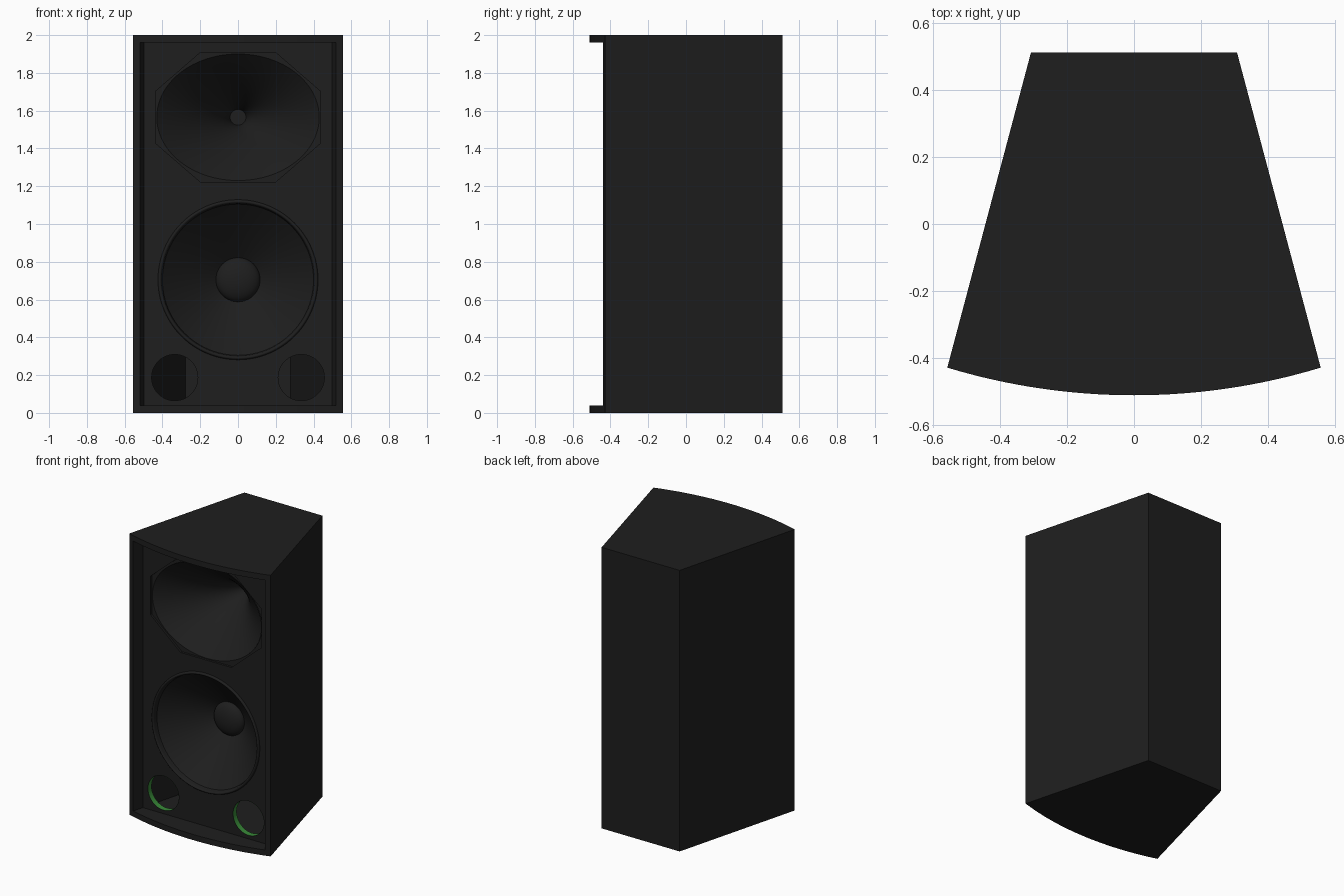
import bpy, bmesh
from math import sin, cos, pi, sqrt, radians

if "Cube" in bpy.data.objects:
    bpy.data.objects.remove(bpy.data.objects["Cube"])


def material(name, rgb):
    m = bpy.data.materials.new(name)
    m.diffuse_color = (*rgb, 1)
    m.use_nodes = True
    m.node_tree.nodes["Principled BSDF"].inputs["Base Color"].default_value = m.diffuse_color
    return m


BLACK = material("black_paint", (0.013, 0.013, 0.013))
GREEN = material("green_port", (0.04, 0.25, 0.04))


def finish(name, bm, mat=BLACK, smooth=False, fix=True):
    if fix:
        bmesh.ops.recalc_face_normals(bm, faces=bm.faces)
    me = bpy.data.meshes.new(name)
    bm.to_mesh(me)
    bm.free()
    ob = bpy.data.objects.new(name, me)
    bpy.context.collection.objects.link(ob)
    me.materials.append(mat)
    if smooth:
        bpy.context.view_layer.objects.active = ob
        ob.select_set(True)
        bpy.ops.object.shade_smooth_by_angle(angle=radians(35))
        ob.select_set(False)
    return ob


def prism(name, pts, a, b, axis="z"):
    """Extrude a 2D outline from a to b along z, or along y for an x-z outline."""
    bm = bmesh.new()
    pos = (lambda p, d: (p[0], p[1], d)) if axis == "z" else (lambda p, d: (p[0], d, p[1]))
    lo = [bm.verts.new(pos(p, a)) for p in pts]
    hi = [bm.verts.new(pos(p, b)) for p in pts]
    bm.faces.new(lo)
    bm.faces.new(hi)
    for i in range(len(pts)):
        j = (i + 1) % len(pts)
        bm.faces.new((lo[i], lo[j], hi[j], hi[i]))
    return finish(name, bm)


def loft(name, rings, cx, cz, n=96, cap=False, mat=BLACK):
    """Skin elliptical rings (rx, rz, y) facing the front / the inside."""
    bm = bmesh.new()
    loops = [[bm.verts.new((cx + rx * cos(2 * pi * k / n), y, cz + rz * sin(2 * pi * k / n)))
              for k in range(n)] for rx, rz, y in rings]
    for a, b in zip(loops, loops[1:]):
        for k in range(n):
            j = (k + 1) % n
            bm.faces.new((a[k], a[j], b[j], b[k]))
    if cap:
        bm.faces.new(loops[-1])
    return finish(name, bm, mat, smooth=True, fix=False)


def ellipse(cx, cz, rx, rz, n=96):
    return [(cx + rx * cos(2 * pi * k / n), cz + rz * sin(2 * pi * k / n)) for k in range(n)]


def cut(ob, cutters):
    bpy.context.view_layer.objects.active = ob
    for c in cutters:
        mod = ob.modifiers.new("hole", "BOOLEAN")
        mod.operation, mod.solver, mod.object = "DIFFERENCE", "EXACT", c
        bpy.ops.object.modifier_apply(modifier=mod.name)
        bpy.data.objects.remove(c)


# Cabinet dimensions
T, H = 0.04, 2.0
RAD = 1.92


def arc_y(x):
    return -0.51 + RAD - sqrt(RAD * RAD - x * x)


def side_x(y, inset=0.0):
    return 0.307 + (0.51 - y) * 0.2655 - inset


# Top and bottom plates with a bowed front
plate = [(-0.307, 0.51)]
plate += [(x, arc_y(x)) for x in (-0.556 + 1.112 * i / 32 for i in range(33))]
plate += [(0.307, 0.51)]
prism("bottom_plate", plate, 0, T)
prism("top_plate", plate, H - T, H)

# Side panels and back panel
IN = 0.039
for s, label in ((-1, "left"), (1, "right")):
    prism(label + "_side_panel",
          [(s * 0.556, arc_y(0.556)), (s * 0.518, arc_y(0.518)),
           (s * side_x(0.47, IN), 0.47), (s * side_x(0.47), 0.47)], T, H - T)
prism("back_panel", [(-side_x(0.47), 0.47), (side_x(0.47), 0.47), (0.307, 0.51), (-0.307, 0.51)],
      T, H - T)

# Recessed baffle with openings
FRONT, REAR = -0.36, -0.32
baffle = prism("baffle", [(-side_x(FRONT, IN), FRONT), (side_x(FRONT, IN), FRONT),
                          (side_x(REAR, IN), REAR), (-side_x(REAR, IN), REAR)], T, H - T)
HZ, WZ, PX, PZ = 1.565, 0.705, 0.335, 0.187
octagon = [(sx * x, HZ + sz * z) for sx, sz, x, z in (
    (1, 1, 0.2, 0.342), (1, 1, 0.437, 0.137), (1, -1, 0.437, 0.137), (1, -1, 0.2, 0.342),
    (-1, -1, 0.2, 0.342), (-1, -1, 0.437, 0.137), (-1, 1, 0.437, 0.137), (-1, 1, 0.2, 0.342))]
holes = [octagon, ellipse(0, WZ, 0.418, 0.418)]
holes += [ellipse(s * PX, PZ, 0.122, 0.122) for s in (-1, 1)]
cut(baffle, [prism("cutter", h, -0.5, -0.2, "y") for h in holes])

# Horn flange and flared horn
flange = prism("horn_flange", octagon, -0.345, -0.33, "y")
cut(flange, [prism("cutter", ellipse(0, HZ, 0.43, 0.335), -0.5, -0.2, "y")])
rings = []
for i in range(17):
    t = i / 16
    f = (1 - t) ** 1.5
    rings.append((0.042 + 0.388 * f, 0.042 + 0.293 * f, -0.348 + 0.45 * t))
loft("horn", rings, 0, HZ, cap=True)

# Woofer: rolled surround, cone and dust dome
surround = [(0.424, 0.424, FRONT)]
surround += [(0.414 - 0.010 * cos(pi * i / 8), ) * 2 + (FRONT - 0.014 * sin(pi * i / 8),)
             for i in range(8, -1, -1)]
surround = surround[1:]
loft("woofer_surround", surround, 0, WZ)
loft("woofer_cone", [(0.404, 0.404, FRONT), (0.40, 0.40, FRONT + 0.02),
                     (0.26, 0.26, -0.21), (0.117, 0.117, -0.095)], 0, WZ)
dome = [(0.117 * cos(pi / 2 * i / 10),) * 2 + (-0.095 - 0.055 * sin(pi / 2 * i / 10),)
        for i in range(10)]
loft("dust_dome", dome, 0, WZ, cap=True)

# Green port linings
for s, label in ((-1, "left"), (1, "right")):
    loft(label + "_port_lining", [(0.1212, 0.1212, FRONT), (0.1212, 0.1212, REAR)],
         s * PX, PZ, mat=GREEN)
